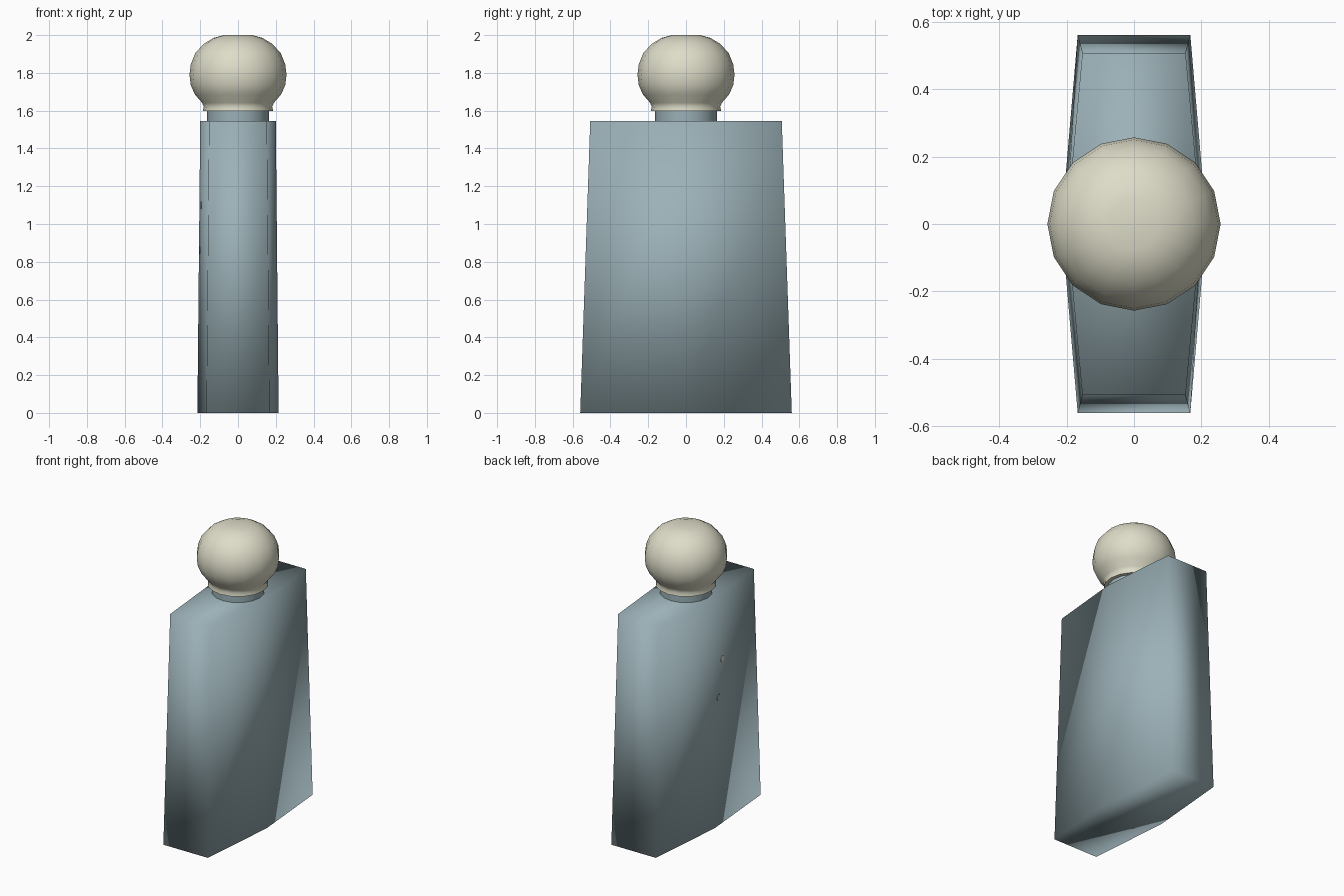
import bpy, bmesh, math
from mathutils import Vector, Matrix

if "Cube" in bpy.data.objects:
    bpy.data.objects.remove(bpy.data.objects["Cube"])


def material(name, rgb):
    m = bpy.data.materials.new(name)
    m.diffuse_color = (*rgb, 1)
    m.use_nodes = True
    m.node_tree.nodes["Principled BSDF"].inputs["Base Color"].default_value = m.diffuse_color
    return m


BLUE = material("grey_blue_glass", (0.33, 0.44, 0.475))
CREAM = material("cream", (0.73, 0.72, 0.58))


def finish(name, bm, mat, angle=None):
    bmesh.ops.recalc_face_normals(bm, faces=bm.faces)
    me = bpy.data.meshes.new(name)
    bm.to_mesh(me)
    bm.free()
    me.materials.append(mat)
    ob = bpy.data.objects.new(name, me)
    bpy.context.collection.objects.link(ob)
    me.polygons.foreach_set("use_smooth", [True] * len(me.polygons))
    if angle:
        bpy.context.view_layer.objects.active = ob
        ob.select_set(True)
        bpy.ops.object.shade_smooth_by_angle(angle=math.radians(angle))
        ob.select_set(False)
    return ob


def loft(rings):
    """Skin matching rings of points and cap both ends."""
    bm = bmesh.new()
    rows = [[bm.verts.new(p) for p in r] for r in rings]
    n = len(rows[0])
    for a, b in zip(rows, rows[1:]):
        for i in range(n):
            j = (i + 1) % n
            bm.faces.new((a[i], a[j], b[j], b[i]))
    bm.faces.new(rows[0])
    bm.faces.new(rows[-1])
    return bm


def hexagon(z, ridge, end_x, end_y):
    return [(ridge, 0, z), (end_x, end_y, z), (-end_x, end_y, z),
            (-ridge, 0, z), (-end_x, -end_y, z), (end_x, -end_y, z)]


def circle(r, z, n=16):
    return [(r * math.cos(math.tau * i / n), r * math.sin(math.tau * i / n), z) for i in range(n)]


# Tapered six-sided bottle, softly shaded all over
finish("bottle_body", loft([hexagon(0, 0.215, 0.167, 0.56),
                            hexagon(1.545, 0.20, 0.153, 0.507)]), BLUE)

# Short round neck
finish("neck", loft([circle(0.163, 1.53), circle(0.163, 1.61)]), BLUE, 40)

# Ball stopper with a flared collar
profile = [(0.187, 1.597), (0.181, 1.62), (0.19, 1.642), (0.228, 1.685), (0.25, 1.735),
           (0.257, 1.79), (0.25, 1.845), (0.226, 1.905), (0.18, 1.955), (0.13, 1.985), (0.075, 2.0)]
finish("ball_stopper", loft([circle(r, z) for r, z in profile]), CREAM, 50)

# Two tiny dots on the left face
for name, y, z, mat in (("upper_dot", -0.11, 1.1, CREAM), ("lower_dot", -0.06, 0.86, BLUE)):
    bm = bmesh.new()
    t = z / 1.545
    ridge, ex, ey = 0.215 - 0.015 * t, 0.167 - 0.014 * t, 0.56 - 0.053 * t
    x = -(ridge + (ex - ridge) * abs(y) / ey)
    rot = Vector((-1, -0.09, 0.01)).to_track_quat("Z", "Y").to_matrix().to_4x4()
    bmesh.ops.create_cone(bm, cap_ends=True, segments=10, radius1=0.02, radius2=0.02,
                          depth=0.006, matrix=Matrix.Translation((x, y, z)) @ rot)
    finish(name, bm, mat, 40)
